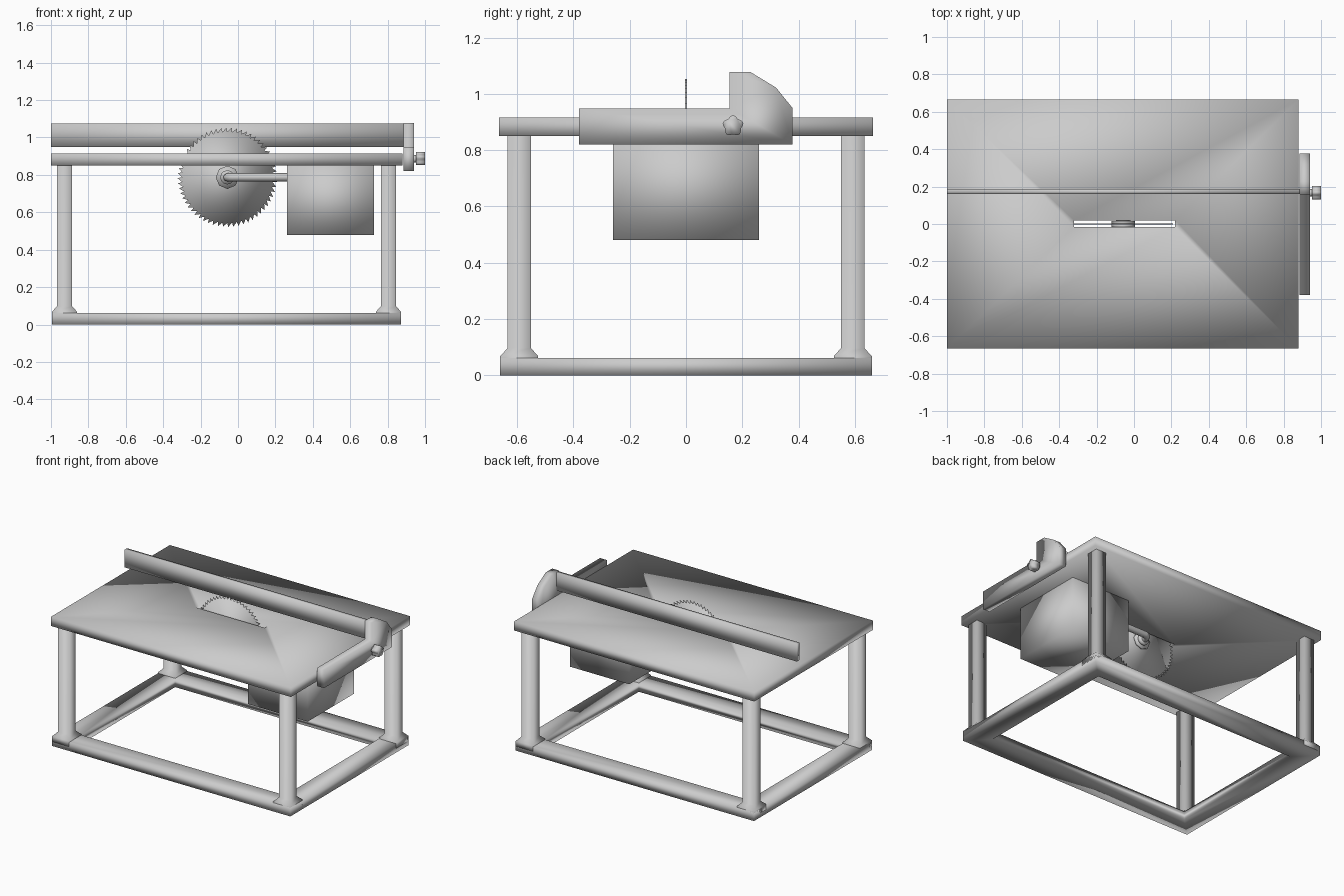
import bpy
import bmesh
import math
from mathutils import Matrix, Vector

cube = bpy.data.objects.get("Cube")
if cube:
    bpy.data.objects.remove(cube, do_unlink=True)

GREY = (0.6, 0.6, 0.6, 1.0)
grey = bpy.data.materials.new("light grey metal")
grey.use_nodes = True
grey.diffuse_color = GREY
grey.node_tree.nodes["Principled BSDF"].inputs["Base Color"].default_value = GREY


def finish(name, bm):
    """Turn a bmesh into a smooth-shaded grey object."""
    bmesh.ops.recalc_face_normals(bm, faces=bm.faces)
    for f in bm.faces:
        f.smooth = True
    mesh = bpy.data.meshes.new(name)
    bm.to_mesh(mesh)
    bm.free()
    mesh.materials.append(grey)
    obj = bpy.data.objects.new(name, mesh)
    bpy.context.collection.objects.link(obj)
    return obj


def box(name, lo, hi):
    bm = bmesh.new()
    bmesh.ops.create_cube(bm, size=1)
    lo, hi = Vector(lo), Vector(hi)
    for v in bm.verts:
        v.co = (lo + hi) / 2 + v.co * (hi - lo)
    return finish(name, bm)


def prism(name, points, direction):
    """Extrude a closed 3D outline along a direction."""
    bm = bmesh.new()
    face = bm.faces.new([bm.verts.new(p) for p in points])
    new = bmesh.ops.extrude_face_region(bm, geom=[face])["geom"]
    bmesh.ops.translate(bm, vec=direction,
                        verts=[v for v in new if isinstance(v, bmesh.types.BMVert)])
    return finish(name, bm)


def rect(x0, x1, y0, y1):
    return [(x0, y0), (x1, y0), (x1, y1), (x0, y1)]


def rect_ring(name, outer, inner, z0, z1):
    """Rectangular slab with a rectangular opening."""
    bm = bmesh.new()
    a, b = [[bm.verts.new((x, y, z0)) for x, y in rect(*r)] for r in (outer, inner)]
    faces = [bm.faces.new((a[i - 1], a[i], b[i], b[i - 1])) for i in range(4)]
    new = bmesh.ops.extrude_face_region(bm, geom=faces)["geom"]
    bmesh.ops.translate(bm, vec=(0, 0, z1 - z0),
                        verts=[v for v in new if isinstance(v, bmesh.types.BMVert)])
    return finish(name, bm)


# Table top with blade slot
rect_ring("table_top", (-1, 0.88, -0.665, 0.665),
          (-0.32, 0.22, -0.015, 0.02), 0.85, 0.915)

# Base frame of four joined bars
X0, X1, Y, FOOT = -0.995, 0.872, 0.66, 0.135
rect_ring("base_frame", (X0, X1, -Y, Y),
          (X0 + FOOT, X1 - FOOT, -Y + FOOT, Y - FOOT), 0, 0.062)

# Legs rising from tapered feet
for x, side in ((X0 + FOOT / 2, "right"), (X1 - FOOT / 2, "left")):
    for y, end in ((-Y + FOOT / 2, "front"), (Y - FOOT / 2, "back")):
        bm = bmesh.new()
        rings = []
        for half, z in ((FOOT / 2, 0.03), (FOOT / 2, 0.068), (0.041, 0.097), (0.041, 0.86)):
            rings.append([bm.verts.new((x + dx, y + dy, z))
                          for dx, dy in rect(-half, half, -half, half)])
        for low, high in zip(rings, rings[1:]):
            for i in range(4):
                bm.faces.new((low[i - 1], low[i], high[i], high[i - 1]))
        bm.faces.new(rings[0])
        bm.faces.new(rings[-1])
        finish(f"{end}_{side}_leg", bm)

# Motor housing
box("motor_housing", (0.262, -0.26, 0.48), (0.728, 0.26, 0.855))

# Toothed saw blade
BX, BZ, TEETH = -0.057, 0.787, 60
outline = []
for i in range(TEETH):
    for r, shift in ((0.243, 0), (0.266, 0.15)):
        a = math.tau * (i + shift) / TEETH
        outline.append((BX + r * math.cos(a), -0.003, BZ + r * math.sin(a)))
prism("saw_blade", outline, (0, 0.006, 0))


# Clamping flanges and bent drive arms on both blade faces
def cylinder_y(name, radius, y0, y1, sides):
    bm = bmesh.new()
    turn = Matrix.Translation((BX, (y0 + y1) / 2, BZ)) @ Matrix.Rotation(math.pi / 2, 4, "X")
    bmesh.ops.create_cone(bm, cap_ends=True, segments=sides, radius1=radius,
                          radius2=radius, depth=abs(y1 - y0), matrix=turn)
    return finish(name, bm)


R = 0.022
for s, label in ((-1, "front"), (1, "back")):
    cylinder_y(f"{label}_flange", 0.062, s * 0.002, s * 0.016, 8)
    cylinder_y(f"{label}_collar", 0.038, s * 0.01, s * 0.035, 12)
    path = [(BX, 0.0)]
    for k in range(5):
        a = math.pi / 2 * k / 4
        path.append((BX + 0.035 * (1 - math.cos(a)), 0.045 + 0.035 * math.sin(a)))
    path.append((0.28, 0.08))
    curve = bpy.data.curves.new(f"{label}_drive_arm", "CURVE")
    curve.dimensions = "3D"
    curve.bevel_depth = R
    curve.bevel_resolution = 2
    curve.use_fill_caps = True
    spline = curve.splines.new("POLY")
    spline.points.add(len(path) - 1)
    for p, (x, y) in zip(spline.points, path):
        p.co = (x, s * y, BZ, 1)
    curve.materials.append(grey)
    arm = bpy.data.objects.new(f"{label}_drive_arm", curve)
    bpy.context.collection.objects.link(arm)

# Rip fence and its shaped head
box("fence_rail", (-1, 0.16, 0.95), (0.9, 0.187, 1.075))
profile = [(-0.38, 0.82), (0.378, 0.82), (0.378, 0.95), (0.32, 1.022),
           (0.228, 1.078), (0.155, 1.078), (0.155, 0.948), (-0.38, 0.948)]
prism("fence_head", [(0.885, y, z) for y, z in profile], (0.055, 0, 0))

# Five-lobed clamp knob on a short stem
KY, KZ = 0.167, 0.886


def lobed(name, radius, wave, x, depth):
    pts = []
    for i in range(30):
        a = math.tau * i / 30
        r = radius + wave * math.cos(5 * (a - math.pi / 2))
        pts.append((x, KY + r * math.cos(a), KZ + r * math.sin(a)))
    return prism(name, pts, (depth, 0, 0))


lobed("knob_stem", 0.02, 0, 0.93, 0.03)
lobed("clamp_knob", 0.034, 0.004, 0.952, 0.048)
